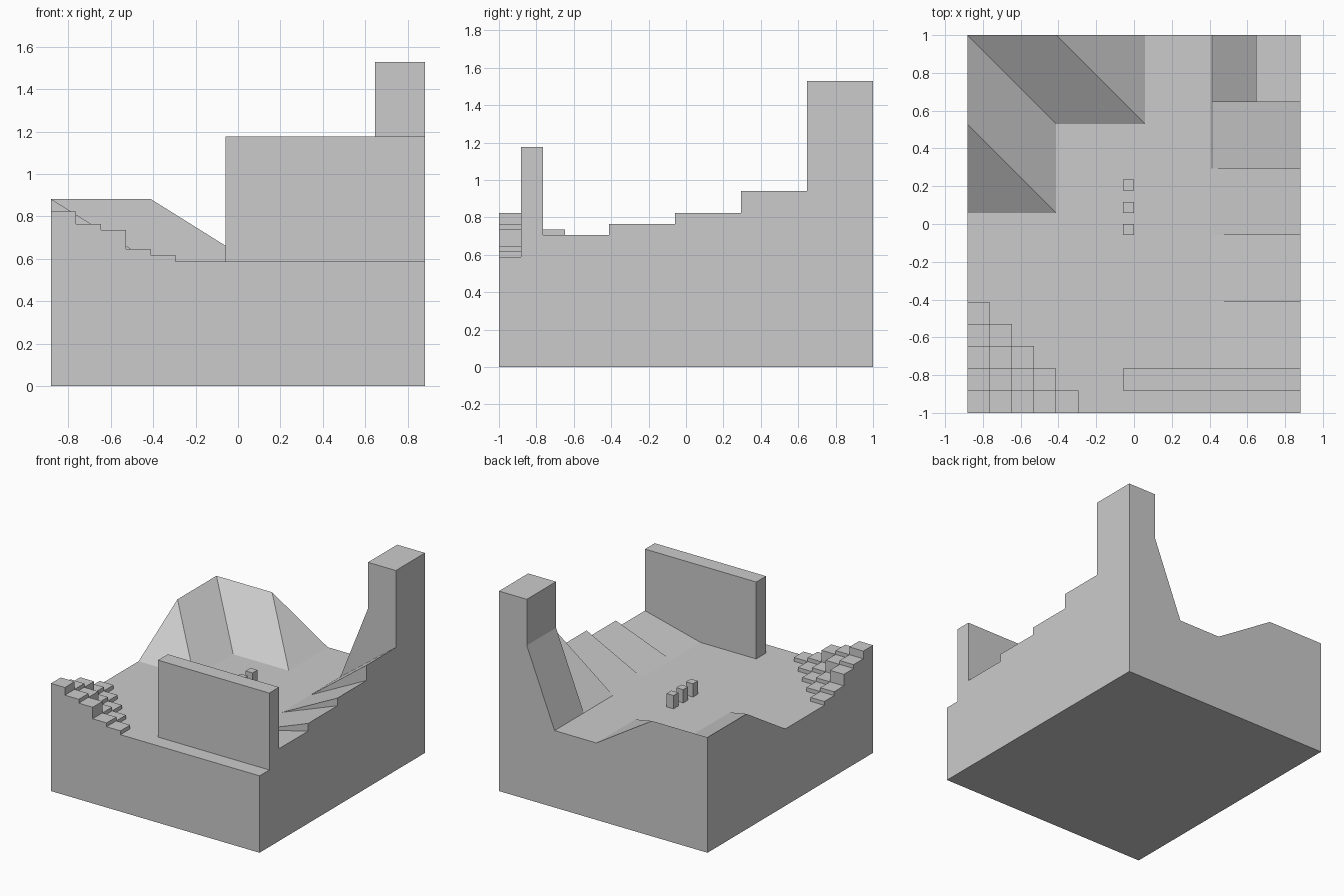
import bpy, bmesh

if "Cube" in bpy.data.objects:
    bpy.data.objects.remove(bpy.data.objects["Cube"])

U = 2 / 17                      # grid module
FLOOR = 5 * U                   # top of the ground block
X0, X1, Y0, Y1 = -7.5 * U, 7.5 * U, -8.5 * U, 8.5 * U


def finish(name, bm):
    bmesh.ops.recalc_face_normals(bm, faces=bm.faces)
    me = bpy.data.meshes.new(name)
    bm.to_mesh(me)
    bm.free()
    ob = bpy.data.objects.new(name, me)
    bpy.context.collection.objects.link(ob)
    return ob


def prism(name, profile, y0, y1):
    """Extrude an x-z profile from y0 to y1."""
    bm = bmesh.new()
    face = bm.faces.new([bm.verts.new((x, y0, z)) for x, z in profile])
    ext = bmesh.ops.extrude_face_region(bm, geom=[face], use_keep_orig=True)
    new = [v for v in ext["geom"] if isinstance(v, bmesh.types.BMVert)]
    bmesh.ops.translate(bm, verts=new, vec=(0, y1 - y0, 0))
    return finish(name, bm)


def box(name, x0, x1, y0, y1, z0, z1):
    return prism(name, [(x0, z0), (x1, z0), (x1, z1), (x0, z1)], y0, y1)


# Ground block
box("ground", X0, X1, Y0, Y1, 0, FLOOR)

# Tall wall near the front edge
box("wall", -0.5 * U, X1, Y0 + U, Y0 + 2 * U, FLOOR, 10 * U)

# Row of ramps along the right side, each steeper than the last
for i, rise in enumerate((1, 1.5, 2, 3)):
    y = Y0 + (2 + 3 * i) * U
    prism(f"ramp_{i + 1}", [(X1 - 4 * U, FLOOR), (X1, FLOOR),
                            (X1, FLOOR + rise * U)], y, y + 3 * U)

# Corner tower with its steep ramp
prism("tower", [(X1 - 4 * U, FLOOR), (X1, FLOOR), (X1, 13 * U),
                (X1 - 2 * U, 13 * U), (X1 - 2 * U, 10 * U)], Y1 - 3 * U, Y1)

# Stepped corner: block height falls with distance from the corner
for i in range(5):
    for j in range(5 - i):
        top = (7, 6.5, 6.25, 5.5, 5.25)[i + j] * U
        box(f"step_{i}_{j}", X0 + i * U, X0 + (i + 1) * U,
            Y0 + j * U, Y0 + (j + 1) * U, FLOOR, top)

# Three small posts in the middle
for i in range(3):
    y = (-0.5 + i) * U
    box(f"post_{i + 1}", -0.5 * U, 0, y, y + 0.5 * U, FLOOR, 0.69)

# L-shaped hill in the back left corner: three cells split on the diagonal
bm = bmesh.new()
C = 4 * U
grid = {}
for i in range(3):              # i runs right, j runs forward from the corner
    for j in range(3 - (i == 2)):
        z = 7.5 * U if i + j < 2 and (i, j) != (1, 1) else FLOOR
        grid[i, j] = bm.verts.new((X0 + i * C, Y1 - j * C, z))
for i, j in ((0, 0), (1, 0), (0, 1)):
    a, b = grid[i, j], grid[i + 1, j]
    c, d = grid[i + 1, j + 1], grid[i, j + 1]
    bm.faces.new((a, c, b))
    bm.faces.new((a, d, c))
ext = bmesh.ops.extrude_face_region(bm, geom=bm.faces[:], use_keep_orig=True)
for v in ext["geom"]:
    if isinstance(v, bmesh.types.BMVert):
        v.co.z = FLOOR
bmesh.ops.remove_doubles(bm, verts=bm.verts, dist=1e-5)
finish("hill", bm)
